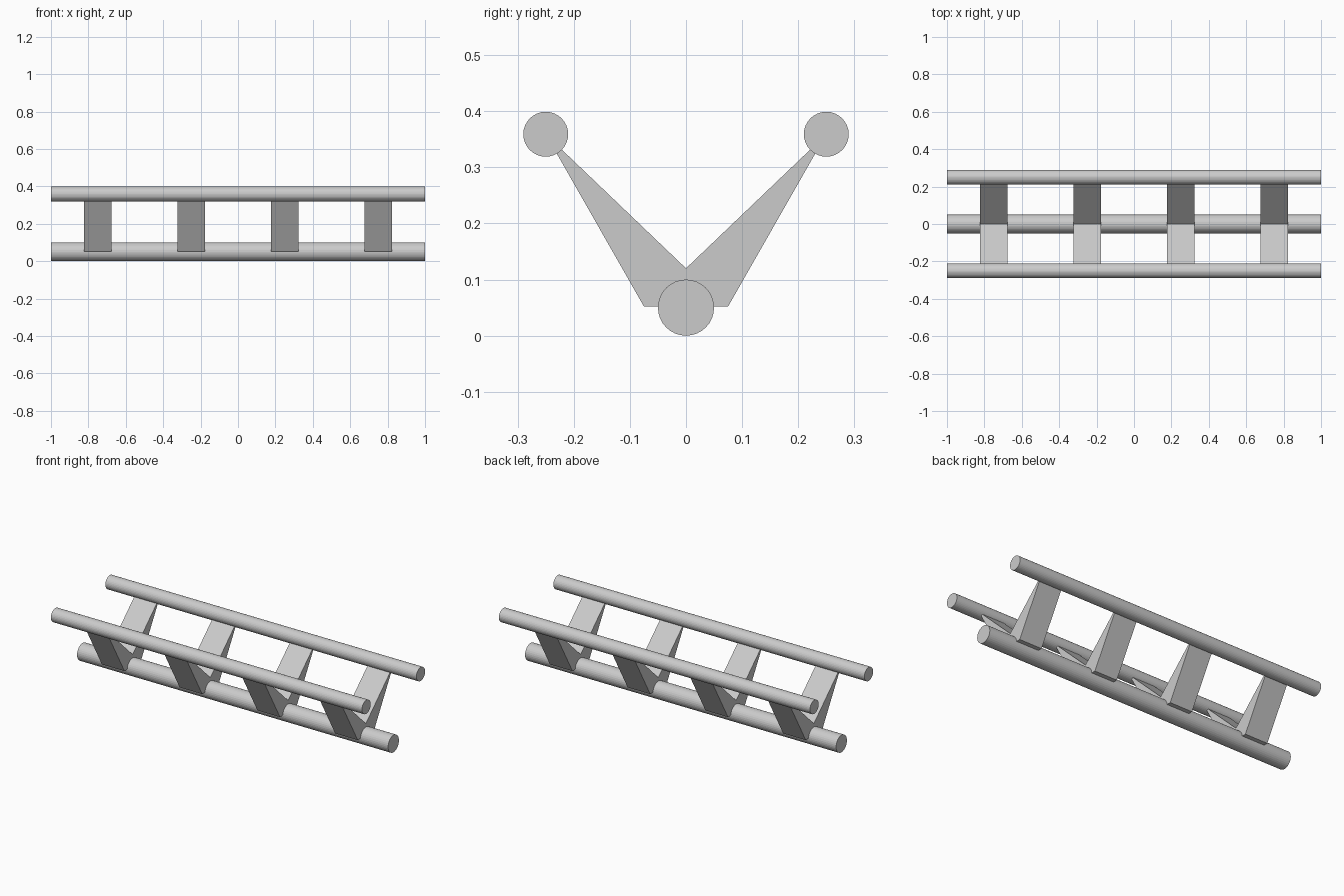
import bpy, bmesh
from math import pi

if "Cube" in bpy.data.objects:
    bpy.data.objects.remove(bpy.data.objects["Cube"])

SIDES = 32
TIP_Y, TIP_Z = 0.25, 0.359   # upper rail centre
LOW_Z = 0.05                 # lower rail centre


def rail(name, y, z, radius):
    bpy.ops.mesh.primitive_cylinder_add(vertices=SIDES, radius=radius, depth=2,
                                        location=(0, y, z), rotation=(0, pi / 2, 0))
    bpy.context.object.name = name


def bracket(name, x, width, profile):
    # Extrude a side profile (y, z) along x
    bm = bmesh.new()
    face = bm.faces.new([bm.verts.new((-width / 2, y, z)) for y, z in profile])
    moved = bmesh.ops.extrude_face_region(bm, geom=[face])["geom"]
    verts = [v for v in moved if isinstance(v, bmesh.types.BMVert)]
    bmesh.ops.translate(bm, verts=verts, vec=(width, 0, 0))
    bmesh.ops.recalc_face_normals(bm, faces=bm.faces)
    mesh = bpy.data.meshes.new(name)
    bm.to_mesh(mesh)
    bm.free()
    obj = bpy.data.objects.new(name, mesh)
    obj.location.x = x
    bpy.context.collection.objects.link(obj)


# Three long rails
rail("lower_rail", 0, LOW_Z, 0.05)
rail("front_upper_rail", -TIP_Y, TIP_Z, 0.04)
rail("back_upper_rail", TIP_Y, TIP_Z, 0.04)

# Tapered V brackets joining the rails
v_profile = [(-0.075, 0.052), (0.075, 0.052), (TIP_Y, TIP_Z),
             (0, 0.12), (-TIP_Y, TIP_Z)]
for i, x in enumerate((-0.75, -0.25, 0.25, 0.75), 1):
    bracket(f"v_bracket_{i}", x, 0.145, v_profile)
